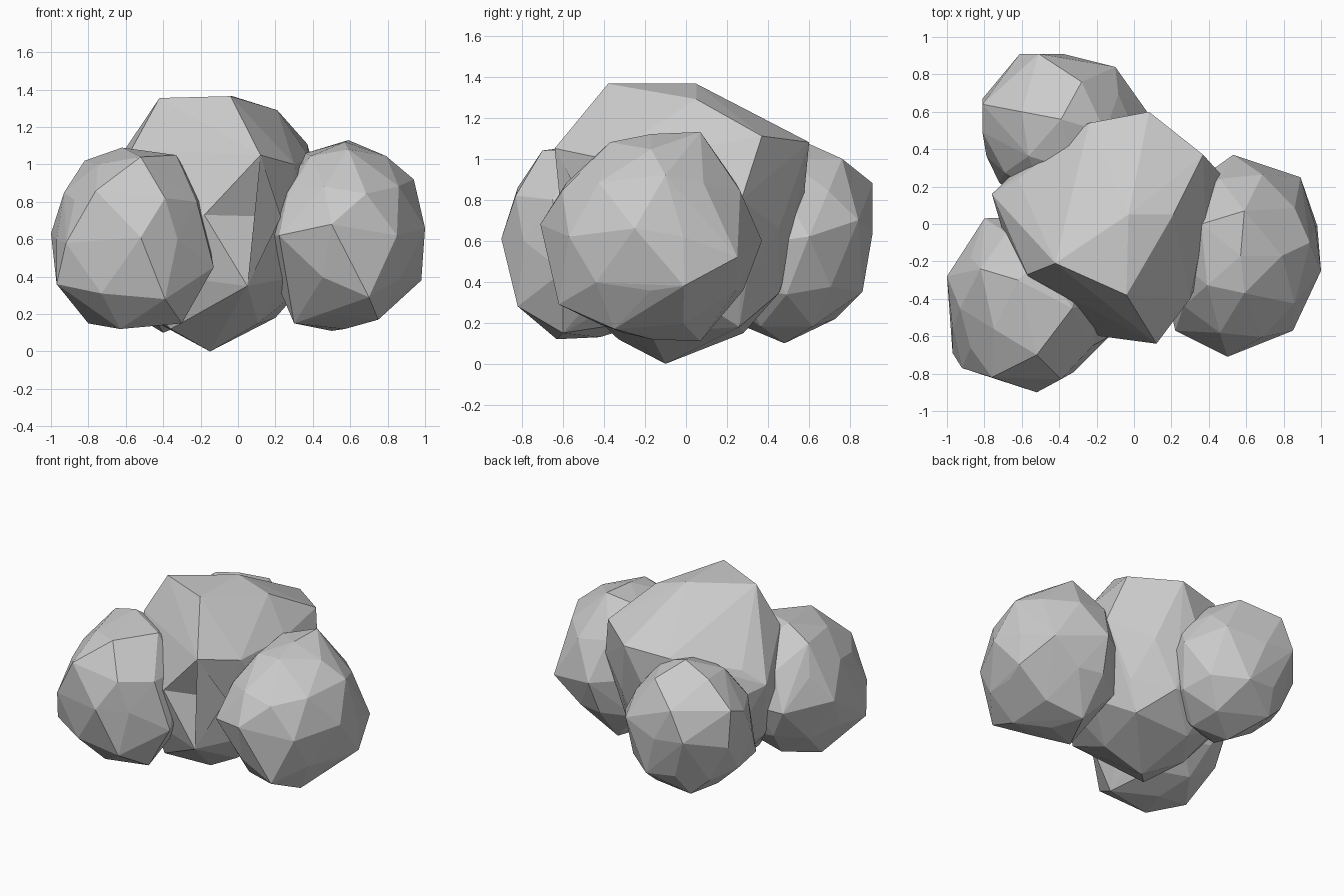
import bpy
import bmesh
from mathutils import Vector

cube = bpy.data.objects.get("Cube")
if cube:
    bpy.data.objects.remove(cube, do_unlink=True)

# One matte grey for the whole cloud
grey = bpy.data.materials.new("cloud_grey")
grey.use_nodes = True
colour = (0.6, 0.6, 0.6, 1)
grey.diffuse_color = colour
shader = next(n for n in grey.node_tree.nodes if n.type == "BSDF_PRINCIPLED")
shader.inputs["Base Color"].default_value = colour
shader.inputs["Roughness"].default_value = 0.9


def lump(name, centre, radii, corners, dents=()):
    """Faceted ball whose nearest vertices are pulled out to the given corners.
    Each dent splits the edge nearest its first point and moves the split to its second."""
    centre, radii = Vector(centre), Vector(radii)
    bm = bmesh.new()
    bmesh.ops.create_icosphere(bm, subdivisions=2, radius=1)
    for v in bm.verts:
        v.co = centre + v.co * radii
    free = set(bm.verts)
    for corner in map(Vector, corners):
        nearest = min(free, key=lambda v: (v.co - corner).length)
        nearest.co = corner
        free.discard(nearest)
    # Rebuild as a clean convex boulder
    points = [v.co.copy() for v in bm.verts]
    bm.free()
    bm = bmesh.new()
    for p in points:
        bm.verts.new(p)
    hull = bmesh.ops.convex_hull(bm, input=bm.verts)
    inner = {g for g in hull["geom_interior"] + hull["geom_unused"]
             if isinstance(g, bmesh.types.BMVert)}
    bmesh.ops.delete(bm, geom=list(inner), context="VERTS")
    # Press in the hollows
    for middle, target in dents:
        middle = Vector(middle)
        edge = min(bm.edges, key=lambda e: (
            (e.verts[0].co + e.verts[1].co) / 2 - middle).length)
        split = bmesh.ops.subdivide_edges(bm, edges=[edge], cuts=1)
        for g in split["geom_inner"]:
            if isinstance(g, bmesh.types.BMVert):
                g.co = target
        bmesh.ops.triangulate(bm, faces=bm.faces)
    bmesh.ops.recalc_face_normals(bm, faces=bm.faces)
    mesh = bpy.data.meshes.new(name)
    bm.to_mesh(mesh)
    bm.free()
    mesh.materials.append(grey)
    obj = bpy.data.objects.new(name, mesh)
    bpy.context.scene.collection.objects.link(obj)


# Tall, coarse middle of the cloud
lump("cloud_centre", (-.13, 0, .66), (.56, .56, .6), [
    (-.04, -.38, 1.365), (-.42, -.21, 1.355), (-.03, .05, 1.365),
    (.21, .05, 1.29), (.08, .6, 1.08), (.37, .37, 1.11),
    (.46, .27, .8), (.38, 0, 1.04), (.3, -.4, 1),
    (.12, -.64, 1.05), (-.18, -.6, .73), (.05, -.57, .35),
    (-.15, -.1, 0), (.2, .26, .18), (-.36, -.33, .12),
    (-.57, -.27, 1.08), (-.76, .16, .85), (-.62, .24, .95),
    (-.24, .54, 1.05),
], dents=[((.085, -.605, .7), (.23, -.46, .72))])

# Side puff on the model's left
lump("left_puff", (.57, -.17, .62), (.42, .51, .5), [
    (.59, .07, 1.13), (.59, -.37, 1.08), (1, -.25, .66),
    (.85, -.57, .62), (.5, -.71, .68), (.7, -.62, .29),
    (.53, .37, .6), (.89, .25, .52), (.98, -.01, .38),
    (.5, .07, .11), (.75, -.35, .17), (.22, -.57, .62),
    (.94, -.1, .92), (.36, 0, 1.06), (.3, -.3, .15),
    (.5, .28, .36), (.32, .22, .62), (.3, .15, .33),
])

# Side puff on the model's right
lump("right_puff", (-.57, -.42, .6), (.42, .46, .47), [
    (-.52, -.9, .61), (-1, -.28, .63), (-.97, -.69, .36),
    (-.39, -.82, .28), (-.62, -.3, 1.09), (-.33, -.45, 1.05),
    (-.52, -.7, 1.04), (-.13, -.6, .45), (-.22, -.65, .8),
    (-.63, -.63, .12), (-.8, .03, .6), (-.82, -.24, 1.02),
    (-.39, -.83, .82), (-.3, -.6, .15), (-.8, -.42, .15),
    (-.73, -.8, .31), (-.92, -.77, .58), (-.76, -.82, .86),
    (-.93, -.45, .85),
])

# Rear puff
lump("rear_puff", (-.38, .49, .59), (.43, .41, .48), [
    (-.51, .91, .88), (-.38, .91, .64), (-.61, .91, .67),
    (-.28, .76, 1), (-.39, .56, 1.09), (-.6, .6, 1.02),
    (-.1, .84, .7), (-.81, .67, .6), (-.81, .64, .86),
    (-.81, .49, .8), (-.28, .86, .35), (-.55, .73, .22),
    (-.6, .49, .22), (-.4, .48, .1), (.07, .6, .62),
    (-.72, .22, .38),
])
